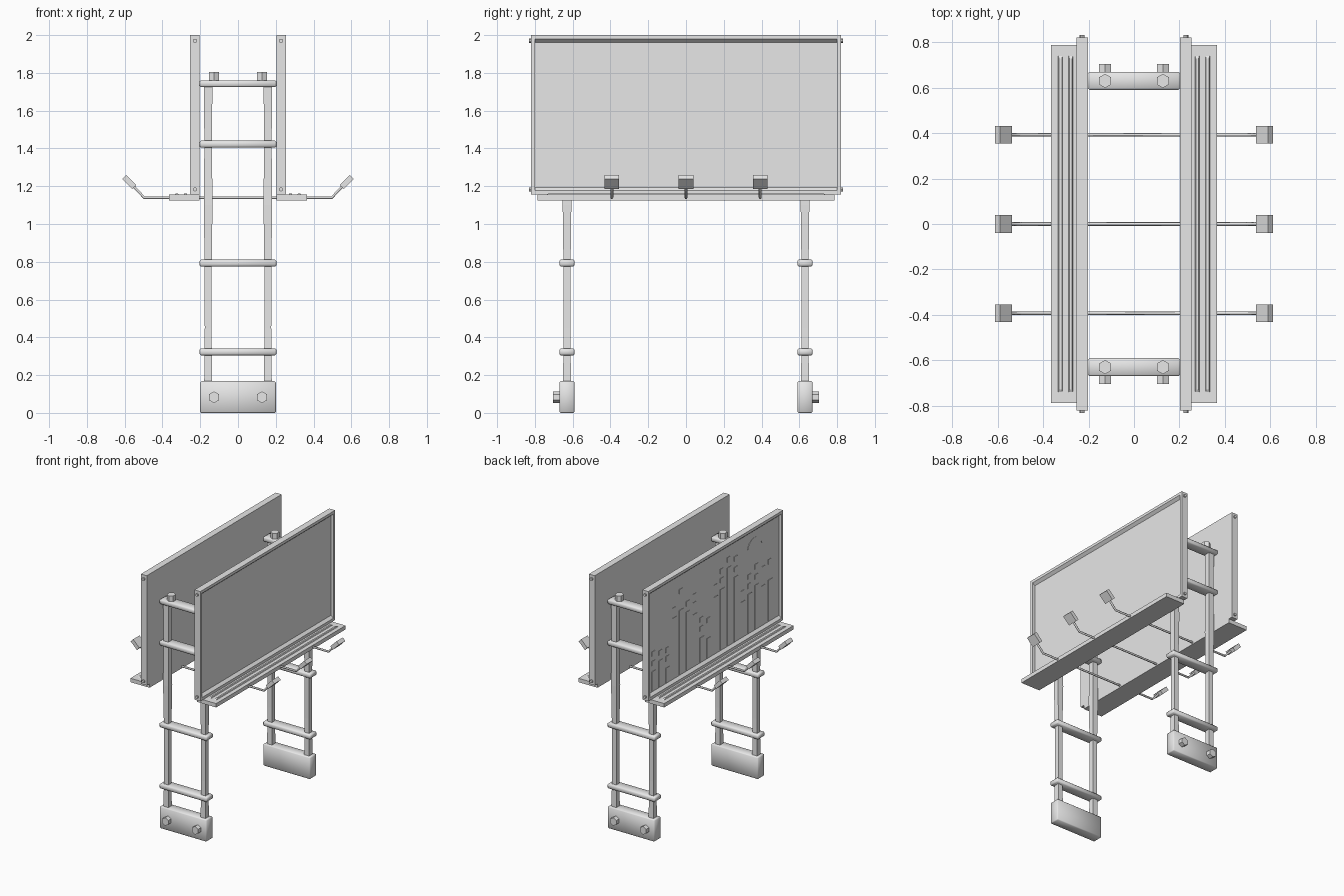
import bpy, bmesh, math, random
from mathutils import Matrix, Vector

if "Cube" in bpy.data.objects:
    bpy.data.objects.remove(bpy.data.objects["Cube"], do_unlink=True)

grey = bpy.data.materials.new("plain grey")
grey.use_nodes = True
grey.diffuse_color = (0.8, 0.8, 0.8, 1)
for node in grey.node_tree.nodes:
    if node.type == 'BSDF_PRINCIPLED':
        node.inputs["Base Color"].default_value = (0.8, 0.8, 0.8, 1)


def finish(bm, name, smooth=False):
    bmesh.ops.recalc_face_normals(bm, faces=bm.faces[:])
    mesh = bpy.data.meshes.new(name)
    bm.to_mesh(mesh)
    bm.free()
    for p in mesh.polygons:
        p.use_smooth = smooth
    mesh.materials.append(grey)
    obj = bpy.data.objects.new(name, mesh)
    bpy.context.collection.objects.link(obj)
    return obj


def add_box(bm, lo, hi):
    lo, hi = Vector(lo), Vector(hi)
    m = Matrix.Translation((lo + hi) / 2) @ Matrix.Diagonal((*(hi - lo), 1))
    return bmesh.ops.create_cube(bm, size=1, matrix=m)["verts"]


def box(name, lo, hi, bevel=0, smooth=False):
    bm = bmesh.new()
    add_box(bm, lo, hi)
    if bevel:
        bmesh.ops.bevel(bm, geom=bm.edges[:], offset=bevel, segments=1,
                        affect='EDGES', profile=0.5)
    return finish(bm, name, smooth)


def bolt(name, centre, axis, radius, depth, sides=6):
    bm = bmesh.new()
    turn = Vector((0, 0, 1)).rotation_difference(Vector(axis)).to_matrix().to_4x4()
    bmesh.ops.create_cone(bm, cap_ends=True, segments=sides, radius1=radius, radius2=radius,
                          depth=depth, matrix=Matrix.Translation(centre) @ turn)
    return finish(bm, name)


# Square post whose thickness varies gently along its height
def post(name, x, y):
    bm = bmesh.new()
    rings = []
    for z, w in ((0.15, .042), (0.45, .036), (0.8, .038), (1.1, .046), (1.42, .040), (1.74, .045)):
        h = w / 2
        rings.append([bm.verts.new((x + sx * h, y + sy * h, z))
                      for sx, sy in ((-1, -1), (1, -1), (1, 1), (-1, 1))])
    for a, b in zip(rings, rings[1:]):
        for i in range(4):
            j = (i + 1) % 4
            bm.faces.new((a[i], a[j], b[j], b[i]))
    bm.faces.new(rings[0])
    bm.faces.new(rings[-1])
    return finish(bm, name)


# Ladder-like supports at both ends
for s, end in ((-1, "front"), (1, "back")):
    y = 0.63 * s
    box(end + "_foot_block", (-0.2, y - 0.04, 0), (0.2, y + 0.04, 0.168), 0.006, True)
    for i, z in enumerate((0.305, 0.775, 1.405, 1.725)):
        box(f"{end}_crossbar_{i + 1}", (-0.203, y - 0.04, z), (0.203, y + 0.04, z + 0.036),
            0.007, True)
    for sx, side in ((-1, "right"), (1, "left")):
        post(f"{end}_{side}_post", 0.158 * sx, y)
        bolt(f"{end}_{side}_foot_bolt", (0.127 * sx, y + 0.055 * s, 0.083), (0, s, 0), 0.031, 0.04)
        bolt(f"{end}_{side}_top_bolt", (0.127 * sx, y, 1.78), (0, 0, 1), 0.031, 0.05)

# Display boards, walkways and end studs on both sides
for s, side in ((-1, "right"), (1, "left")):
    bm = bmesh.new()
    xs = sorted((0.203 * s, 0.253 * s))
    add_box(bm, (xs[0], -0.82, 1.155), (xs[1], 0.82, 2.0))
    face = next(f for f in bm.faces if f.normal.x * s > 0.9)
    bmesh.ops.inset_individual(bm, faces=[face], thickness=0.03)
    bmesh.ops.inset_individual(bm, faces=[face], thickness=0, depth=-0.02)
    for v in face.verts:
        v.co.z += 0.018 if v.co.z < 1.5 else -0.018
    finish(bm, side + "_board")

    xs = sorted((0.203 * s, 0.365 * s))
    box(side + "_walkway", (xs[0], -0.787, 1.125), (xs[1], 0.787, 1.155))
    for i, x in enumerate((0.278, 0.324)):
        bm = bmesh.new()
        for v in add_box(bm, (x * s - 0.012, -0.75, 1.15), (x * s + 0.012, 0.75, 1.162)):
            if v.co.z > 1.155:
                v.co.x = x * s + (v.co.x - x * s) * 0.5
                v.co.y *= 0.97
        finish(bm, f"{side}_walkway_ridge_{i + 1}")

    for e in (-1, 1):
        for z in (1.183, 1.97):
            bolt(f"{side}_board_stud", (0.228 * s, 0.822 * e, z), (0, e, 0), 0.011, 0.02, 8)

# Through pipes with upturned arms and tilted lamp heads
for i, y in enumerate((-0.393, 0, 0.393)):
    curve = bpy.data.curves.new("lamp_pipe", 'CURVE')
    curve.dimensions = '3D'
    curve.bevel_depth = 0.008
    curve.bevel_resolution = 1
    curve.use_fill_caps = True
    spline = curve.splines.new('POLY')
    path = [(-0.555, 1.202), (-0.497, 1.14), (0.497, 1.14), (0.555, 1.202)]
    spline.points.add(len(path) - 1)
    for p, (x, z) in zip(spline.points, path):
        p.co = (x, y, z, 1)
    curve.materials.append(grey)
    bpy.context.collection.objects.link(bpy.data.objects.new(f"lamp_pipe_{i + 1}", curve))
    for s, side in ((-1, "right"), (1, "left")):
        lamp = box(f"{side}_lamp_{i + 1}", (-0.0375, -0.039, -0.015), (0.0375, 0.039, 0.015))
        lamp.data.transform(Matrix.Translation((0.575 * s, y, 1.222))
                            @ Matrix.Rotation(-s * math.pi / 4, 4, 'Y'))

# Skyline relief on one board: towers, lit windows and a crescent
random.seed(4)
back, front = -0.23, -0.236
heights = (.2, .27, .15, .62, .66, .6, .53, .25, .2, .58, .62, .8, .66, .36, .4, .45, .4, .42)
step = 1.5 / len(heights)
towers, windows = bmesh.new(), bmesh.new()
for i, h in enumerate(heights):
    y = 0.75 - i * step
    top = 1.2 + h * 0.75
    add_box(towers, (front, y - step * 0.6, 1.2), (back, y, top))
    for k in range(2):
        z = top + 0.04 + 0.07 * k + random.uniform(0, 0.02)
        if z < 1.9 and random.random() < 0.7:
            add_box(windows, (front, y - 0.04, z), (back, y, z + 0.035))
finish(towers, "skyline_towers")
finish(windows, "skyline_windows")

bm = bmesh.new()
outer = [(math.cos(a), math.sin(a)) for a in (math.pi * k / 12 for k in range(13))]
rows = [[bm.verts.new((front, -0.5 + 0.09 * c, 1.82 + r * sn)) for c, sn in outer[1:-1]]
        for r in (0.09, 0.065)]
for k in range(len(rows[0]) - 1):
    bm.faces.new((rows[0][k], rows[0][k + 1], rows[1][k + 1], rows[1][k]))
solid = bmesh.ops.extrude_face_region(bm, geom=bm.faces[:])["geom"]
for v in solid:
    if isinstance(v, bmesh.types.BMVert):
        v.co.x = back
finish(bm, "skyline_crescent")
